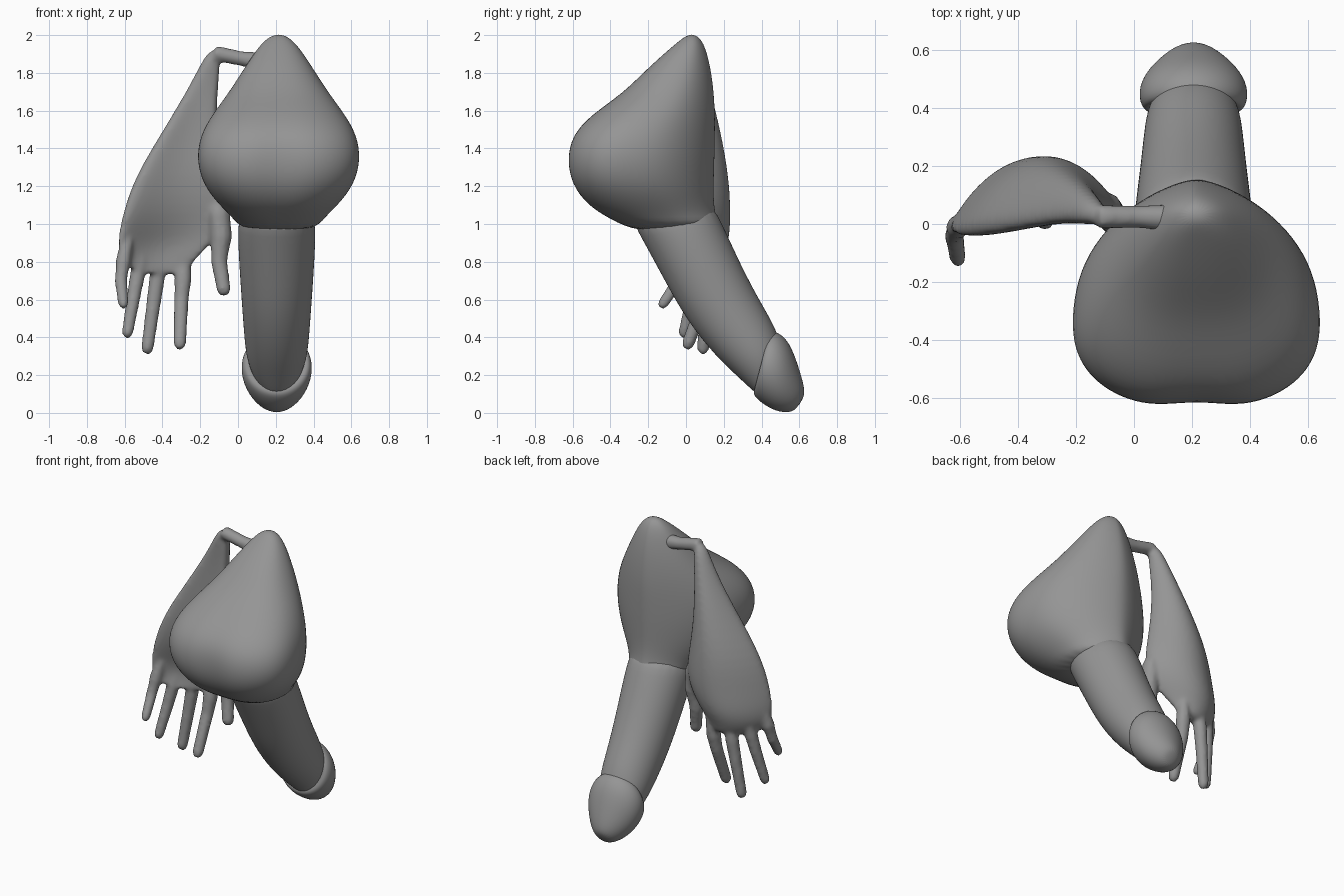
import bpy, math
from mathutils import Vector

GREY = bpy.data.materials.new("dark_grey")
GREY.diffuse_color = (0.3, 0.3, 0.3, 1)


def skin(name, rings):
    """Skin a list of point rings into a closed mesh object."""
    n = len(rings[0])
    verts = [p for r in rings for p in r]
    faces = [tuple(range(n))[::-1],
             tuple(range((len(rings) - 1) * n, len(rings) * n))]
    for i in range(len(rings) - 1):
        for j in range(n):
            k = (j + 1) % n
            faces.append((i * n + j, i * n + k, (i + 1) * n + k, (i + 1) * n + j))
    faces = [f[::-1] for f in faces] if rings[0][0].z > rings[-1][0].z else faces
    me = bpy.data.meshes.new(name)
    me.from_pydata(verts, [], faces)
    me.materials.append(GREY)
    me.update()
    ob = bpy.data.objects.new(name, me)
    bpy.context.collection.objects.link(ob)
    for p in me.polygons:
        p.use_smooth = True
    return ob


def smooth(ob, levels=2):
    ob.modifiers.new("subdivide", 'SUBSURF').levels = levels
    ob.modifiers[-1].render_levels = levels
    return ob


def section(cx, front, back, hx, widest=0.5, cleft=0.0, n=24):
    """Oval across x, spanning two (y, z) points in the side profile."""
    f, b = Vector((cx, *front)), Vector((cx, *back))
    pts = []
    for j in range(n):
        t = 2 * math.pi * j / n
        c, s = math.cos(t), math.sin(t)
        es, ex = (1, 1) if not cleft else (0.85, 0.85) if s < 0 else (0.9, 1.35)
        s = math.copysign(abs(s) ** es, s)
        x = hx * math.copysign(abs(c) ** ex, c)
        p = f + (b - f) * (widest + s * (widest if s < 0 else 1 - widest))
        p.x += x
        if s < 0:
            p.y += cleft * math.exp(-(x / 0.1) ** 2)
        pts.append(p)
    return pts


def tube(name, path, n=10):
    """Round tube through (x, y, z, radius) stations."""
    rings = []
    for i, (x, y, z, r) in enumerate(path):
        a, b = path[max(i - 1, 0)], path[min(i + 1, len(path) - 1)]
        q = (Vector(b[:3]) - Vector(a[:3])).to_track_quat('Z', 'Y')
        ring = [Vector((x, y, z)) + q @ Vector((r * math.cos(2 * math.pi * j / n),
                r * math.sin(2 * math.pi * j / n), 0)) for j in range(n)]
        rings.append(ring)
    ob = skin(name, rings)
    if path[0][2] > path[-1][2]:
        ob.data.flip_normals()
    return ob


# Rounded sac: front point, back point, half width, widest position, cleft
sac = [((0.01, 2.003), (0.05, 2.003), 0.025, 0.5, 0),
       ((-0.045, 1.965), (0.095, 1.965), 0.09, 0.5, 0.001),
       ((-0.2, 1.83), (0.132, 1.83), 0.18, 0.5, 0.001),
       ((-0.34, 1.69), (0.15, 1.69), 0.27, 0.46, 0.003),
       ((-0.51, 1.58), (0.157, 1.58), 0.355, 0.42, 0.01),
       ((-0.62, 1.47), (0.157, 1.47), 0.42, 0.39, 0.02),
       ((-0.65, 1.34), (0.155, 1.34), 0.44, 0.38, 0.035),
       ((-0.625, 1.21), (0.15, 1.21), 0.405, 0.39, 0.03),
       ((-0.54, 1.1), (0.15, 1.12), 0.325, 0.42, 0.02),
       ((-0.42, 1.03), (0.16, 1.04), 0.245, 0.45, 0.01),
       ((-0.25, 0.95), (0.18, 0.98), 0.195, 0.5, 0)]
smooth(skin("sac", [section(0.215, *s) for s in sac]))

# Slanting shaft
shaft = [((-0.3, 1.04), (0.12, 1.14), 0.19),
         ((-0.25, 0.95), (0.185, 1.02), 0.21),
         ((-0.13, 0.73), (0.27, 0.83), 0.2),
         ((0.0, 0.49), (0.365, 0.64), 0.185),
         ((0.16, 0.295), (0.46, 0.48), 0.172),
         ((0.28, 0.185), (0.49, 0.4), 0.16),
         ((0.37, 0.1), (0.51, 0.36), 0.13),
         ((0.42, 0.07), (0.53, 0.33), 0.1)]
smooth(skin("shaft", [section(0.205, *s) for s in shaft]))

# Flared rounded end
head = [((0.40, 0.18), (0.44, 0.38), 0.12),
        ((0.35, 0.115), (0.43, 0.43), 0.165),
        ((0.365, 0.08), (0.485, 0.435), 0.19),
        ((0.415, 0.04), (0.55, 0.375), 0.187),
        ((0.475, 0.008), (0.595, 0.25), 0.147),
        ((0.54, 0.0), (0.63, 0.13), 0.085),
        ((0.58, 0.015), (0.625, 0.08), 0.035)]
smooth(skin("rounded_end", [section(0.205, *s) for s in head]))

# Palm and wrist: z, left x, right x, left y, right y, bulge, back and front thickness
palm = [(1.93, -0.16, -0.085, 0.03, 0.03, 0.0, 0.04, 0.04),
        (1.75, -0.245, -0.105, 0.04, 0.04, 0.025, 0.055, 0.06),
        (1.5, -0.395, -0.115, 0.02, 0.05, 0.08, 0.07, 0.11),
        (1.25, -0.55, -0.08, 0.0, 0.05, 0.13, 0.075, 0.16),
        (1.05, -0.615, -0.04, -0.02, 0.05, 0.155, 0.07, 0.14),
        (0.9, -0.645, -0.13, -0.02, 0.06, 0.15, 0.06, 0.08),
        (0.8, -0.625, -0.24, -0.02, 0.1, 0.09, 0.05, 0.05),
        (0.73, -0.53, -0.27, 0.03, 0.12, 0.04, 0.04, 0.04)]
rings = []
for z, xl, xr, yl, yr, bulge, tb, tf in palm:
    ring = []
    for j in range(24):
        t = 2 * math.pi * j / 24
        u, s = math.cos(t), math.sin(t)
        y = (yl + yr) / 2 + (yr - yl) / 2 * u + bulge * (1 - u * u) + (tb if s > 0 else tf) * s
        ring.append(Vector(((xl + xr) / 2 + (xr - xl) / 2 * u, y, z)))
    rings.append(ring)
hand = skin("hand", rings[::-1])
bpy.context.view_layer.objects.active = hand
smooth(hand, 2)
bpy.ops.object.modifier_apply(modifier="subdivide")
parts = [hand]

# Fingers, thumb and thin link: base to end with radius
digits = {
    "little_finger": [(-0.58, 0.02, 0.95, .03), (-0.608, -0.01, 0.8, .042), (-0.62, -0.04, 0.7, .035), (-0.607, -0.12, 0.58, .03)],
    "ring_finger": [(-0.5, 0.1, 0.95, .03), (-0.53, 0.06, 0.74, .042), (-0.55, 0.04, 0.63, .038), (-0.585, -0.01, 0.425, .032)],
    "middle_finger": [(-0.4, 0.13, 0.95, .03), (-0.43, 0.12, 0.7, .043), (-0.45, 0.11, 0.56, .039), (-0.48, 0.09, 0.34, .034)],
    "index_finger": [(-0.28, 0.15, 0.95, .03), (-0.292, 0.12, 0.7, .047), (-0.3, 0.1, 0.6, .04), (-0.308, 0.01, 0.365, .035)],
    "thumb": [(-0.14, 0.08, 1.22, .03), (-0.1, 0.05, 1.05, .062), (-0.09, 0.04, 0.93, .06), (-0.1, 0.03, 0.8, .045), (-0.075, 0.0, 0.65, .039)],
    "link": [(-0.125, 0.025, 1.905, .042), (0.02, 0.025, 1.875, .04), (0.13, 0.02, 1.86, .05)],
}
for name, path in digits.items():
    x, y, z, r = path[-1]
    d = (Vector(path[-1][:3]) - Vector(path[-2][:3])).normalized() * 0.028
    path.append((x + d.x, y + d.y, z + d.z, r * 0.6))
    parts.append(tube(name, path))

# Fuse the hand into one soft surface
bpy.ops.object.select_all(action='DESELECT')
for ob in parts:
    ob.select_set(True)
bpy.context.view_layer.objects.active = hand
bpy.ops.object.join()
rm = hand.modifiers.new("fuse", 'REMESH')
rm.mode = 'VOXEL'
rm.voxel_size = 0.012
rm.use_smooth_shade = True
sm = hand.modifiers.new("soften", 'SMOOTH')
sm.factor = 0.5
sm.iterations = 8
